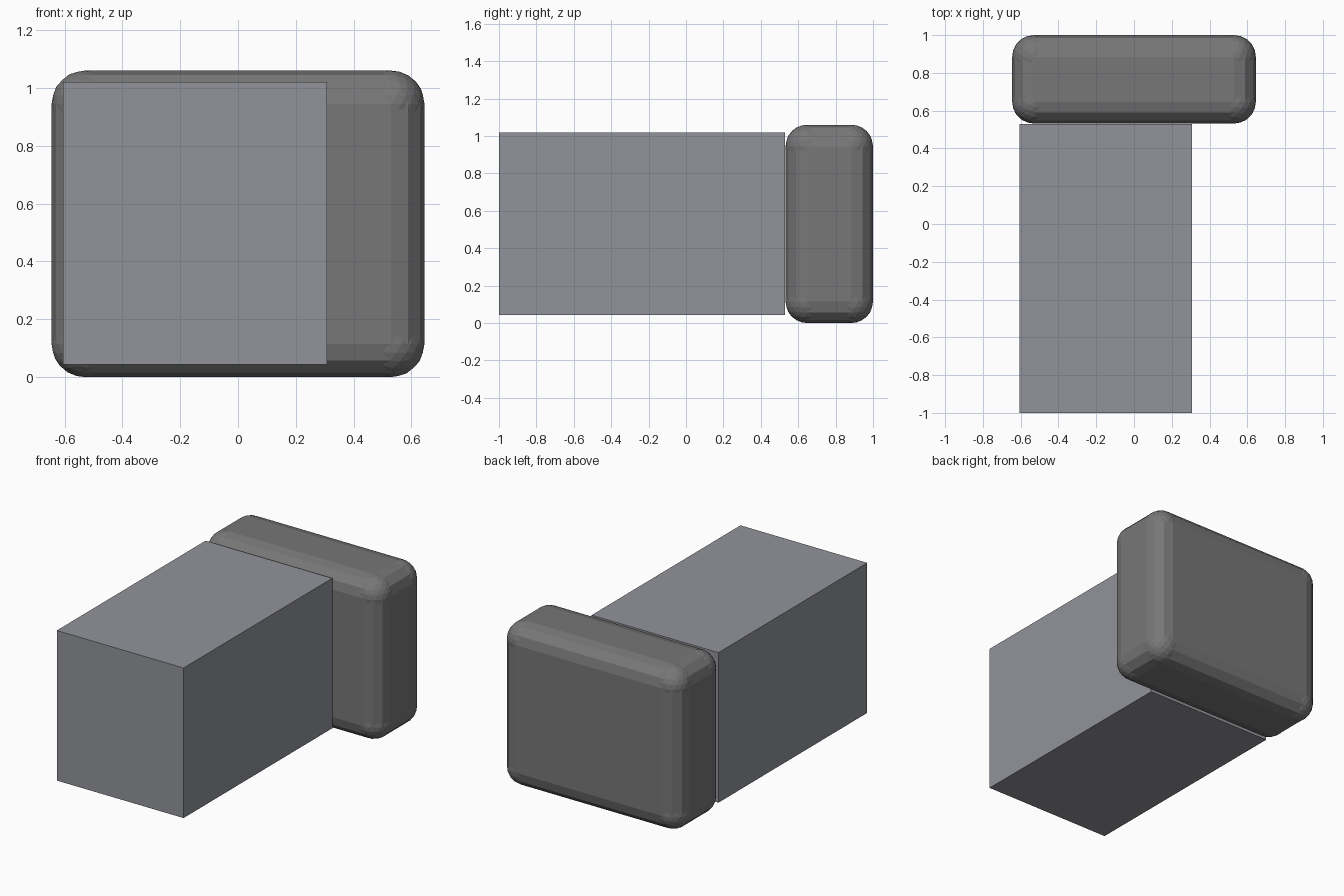
import bpy, bmesh
from mathutils import Vector

if "Cube" in bpy.data.objects:
    bpy.data.objects.remove(bpy.data.objects["Cube"])


def material(name, color):
    mat = bpy.data.materials.new(name)
    mat.diffuse_color = (*color, 1)
    mat.use_nodes = True
    mat.node_tree.nodes["Principled BSDF"].inputs["Base Color"].default_value = mat.diffuse_color
    return mat


def finish(name, bm, mat):
    mesh = bpy.data.meshes.new(name)
    bm.to_mesh(mesh)
    bm.free()
    mesh.materials.append(mat)
    obj = bpy.data.objects.new(name, mesh)
    bpy.context.collection.objects.link(obj)
    return obj


def box(name, lo, hi, mat):
    lo, hi = Vector(lo), Vector(hi)
    bm = bmesh.new()
    bmesh.ops.create_cube(bm, size=1)
    bmesh.ops.scale(bm, vec=hi - lo, verts=bm.verts)
    bmesh.ops.translate(bm, vec=(lo + hi) / 2, verts=bm.verts)
    return finish(name, bm, mat)


mid_grey = material("mid_grey", (0.29, 0.295, 0.325))
dark_grey = material("dark_grey", (0.184, 0.184, 0.188))

# Sharp-edged long block at the front
box("long_block", (-0.605, -1.0, 0.043), (0.308, 0.53, 1.02), mid_grey)

# Rounded slab behind it, with faceted edge rounds
R = 0.115
lo, hi = (-0.645, 0.532, 0.0), (0.645, 1.0, 1.06)
slab = box("rounded_slab", lo, hi, dark_grey)
bevel = slab.modifiers.new("edge_round", 'BEVEL')
bevel.width = R
bevel.segments = 3

# Finer ball corners that stand slightly proud of the faceted edges
bm = bmesh.new()
for x in (lo[0] + R, hi[0] - R):
    for y in (lo[1] + R, hi[1] - R):
        for z in (lo[2] + R, hi[2] - R):
            ball = bmesh.ops.create_icosphere(bm, subdivisions=3, radius=R)
            bmesh.ops.translate(bm, vec=(x, y, z), verts=ball["verts"])
finish("slab_corners", bm, dark_grey)
